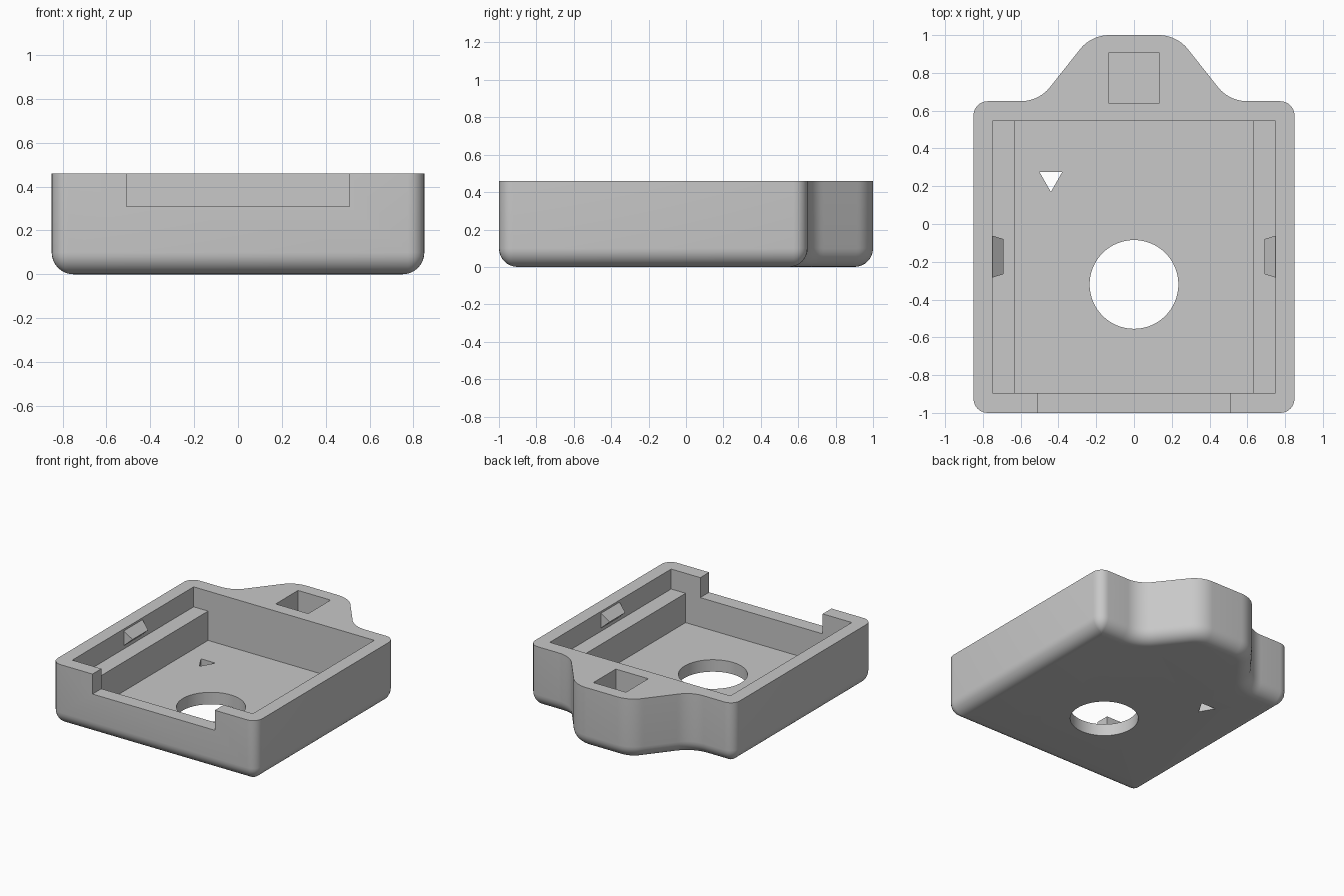
import bpy, bmesh
from math import sin, cos, pi, radians

cube = bpy.data.objects.get("Cube")
if cube:
    bpy.data.objects.remove(cube, do_unlink=True)

HEIGHT, FLOOR, LEDGE = 0.46, 0.09, 0.31
EDGE = 0.1        # bottom rounding
CORNER = 0.075    # upright corner rounding
SWEEP = 0.2       # radius of the tab curves
TURN = 55         # angle the tab curves turn through

grey = bpy.data.materials.new("plain grey")
grey.use_nodes = True
grey.diffuse_color = (0.58, 0.58, 0.58, 1)
grey.node_tree.nodes["Principled BSDF"].inputs["Base Color"].default_value = grey.diffuse_color


def arc(cx, cy, r, start, end, steps):
    angles = [radians(start + (end - start) * i / steps) for i in range(steps + 1)]
    return [(cx + r * cos(a), cy + r * sin(a)) for a in angles]


def outline(inset):
    """Plan outline of the case with its hanging tab, drawn inwards by inset."""
    r = max(CORNER - inset, 0.003)
    k = max(CORNER, inset + 0.003)
    half = arc(0.85 - k, -1 + k, r, -90, 0, 6)
    half += arc(0.85 - k, 0.65 - k, r, 0, 90, 6)
    half += arc(0.6, 0.65 + SWEEP, SWEEP + inset, 270, 270 - TURN, 10)
    half += arc(0.13, 1 - SWEEP, SWEEP - inset, 90 - TURN, 90, 10)
    return half + [(-x, y) for x, y in reversed(half)]


def make_object(name, bm):
    bmesh.ops.recalc_face_normals(bm, faces=bm.faces[:])
    mesh = bpy.data.meshes.new(name)
    bm.to_mesh(mesh)
    bm.free()
    mesh.materials.append(grey)
    obj = bpy.data.objects.new(name, mesh)
    bpy.context.collection.objects.link(obj)
    return obj


def loft(name, rings):
    """Skin a stack of (points, z) rings and cap both ends."""
    bm = bmesh.new()
    loops = [[bm.verts.new((x, y, z)) for x, y in pts] for pts, z in rings]
    n = len(loops[0])
    for low, high in zip(loops, loops[1:]):
        for i in range(n):
            j = (i + 1) % n
            bm.faces.new((low[i], low[j], high[j], high[i]))
    bm.faces.new(loops[0])
    bm.faces.new(loops[-1])
    return make_object(name, bm)


def prism(name, pts, z0, z1):
    return loft(name, [(pts, z0), (pts, z1)])


def box(name, x0, x1, y0, y1, z0, z1):
    return prism(name, [(x0, y0), (x1, y0), (x1, y1), (x0, y1)], z0, z1)


# Solid body with a rounded bottom edge
rings = []
for i in range(9):
    a = i / 8 * pi / 2
    rings.append((outline(EDGE * (1 - sin(a))), EDGE * (1 - cos(a))))
rings.append((outline(0), HEIGHT))
case = loft("case_body", rings)

# Recesses and openings
cutters = [
    box("upper_recess", -0.75, 0.75, -0.895, 0.545, LEDGE, 0.6),
    box("deep_recess", -0.63, 0.63, -0.895, 0.545, FLOOR, 0.55),
    box("front_notch", -0.508, 0.508, -1.1, -0.8, LEDGE, 0.65),
    box("tab_pocket", -0.135, 0.135, 0.64, 0.905, FLOOR, 0.6),
    prism("round_opening", arc(0, -0.32, 0.235, 0, 354.375, 63), -0.1, 0.2),
    prism("triangle_opening", [(-0.5, 0.275), (-0.44, 0.17), (-0.38, 0.275)], -0.1, 0.2),
]
for cutter in cutters:
    cutter.hide_render = True
    mod = case.modifiers.new(cutter.name, 'BOOLEAN')
    mod.operation = 'DIFFERENCE'
    mod.solver = 'EXACT'
    mod.object = cutter

# Bake the cuts, then drop the cutters
graph = bpy.context.evaluated_depsgraph_get()
baked = bpy.data.meshes.new_from_object(case.evaluated_get(graph))
case.modifiers.clear()
case.data = baked
for cutter in cutters:
    bpy.data.objects.remove(cutter, do_unlink=True)

bpy.ops.object.select_all(action='DESELECT')
case.select_set(True)
bpy.context.view_layer.objects.active = case
bpy.ops.object.shade_smooth_by_angle(angle=radians(35))

# Tapered snap clips on the side walls
for side, name in ((1, "left_clip"), (-1, "right_clip")):
    bm = bmesh.new()
    wall = [bm.verts.new((side * 0.755, y, z))
            for y, z in ((-0.285, 0.33), (-0.06, 0.33), (-0.06, 0.45), (-0.285, 0.45))]
    ridge = [bm.verts.new((side * 0.69, y, 0.39)) for y in (-0.265, -0.08)]
    bm.faces.new(wall)
    bm.faces.new((wall[0], wall[1], ridge[1], ridge[0]))
    bm.faces.new((wall[3], wall[2], ridge[1], ridge[0]))
    bm.faces.new((wall[0], wall[3], ridge[0]))
    bm.faces.new((wall[1], wall[2], ridge[1]))
    make_object(name, bm)
